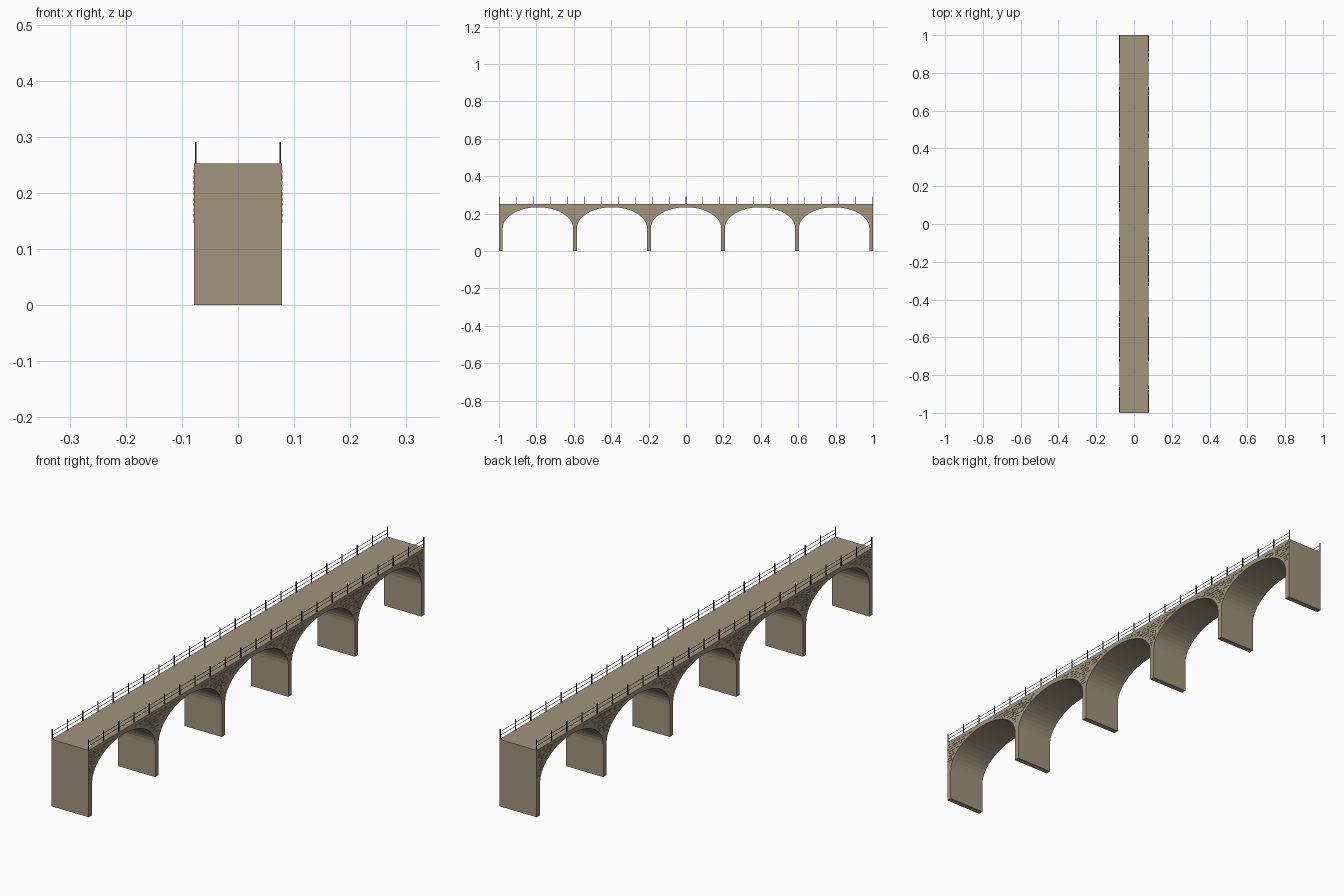
import bpy, bmesh, math, random

if "Cube" in bpy.data.objects:
    bpy.data.objects.remove(bpy.data.objects["Cube"])

random.seed(4)
HALF_W, DECK_Z = 0.078, 0.252        # half width and deck height
SPAN, PIER = 0.396, 0.020            # arch spacing and pier thickness
A, SPRING, B = (SPAN - PIER) / 2, 0.122, 0.112   # arch half span, springing, rise
CENTRES = [SPAN * i for i in range(-2, 3)]


def material(name, rgb):
    m = bpy.data.materials.new(name)
    m.diffuse_color = (*rgb, 1)
    m.use_nodes = True
    m.node_tree.nodes["Principled BSDF"].inputs["Base Color"].default_value = m.diffuse_color
    return m


stone = material("sandy stone", (0.355, 0.298, 0.198))
iron = material("dark iron", (0.030, 0.024, 0.024))


def finish(name, bm, mat):
    bmesh.ops.recalc_face_normals(bm, faces=bm.faces)
    me = bpy.data.meshes.new(name)
    bm.to_mesh(me)
    bm.free()
    me.materials.append(mat)
    ob = bpy.data.objects.new(name, me)
    bpy.context.collection.objects.link(ob)
    return ob


def add_box(bm, lo, hi):
    verts = bmesh.ops.create_cube(bm, size=1)["verts"]
    for v in verts:
        for k in range(3):
            v.co[k] = lo[k] if v.co[k] < 0 else hi[k]


# Arched body: side profile extruded across the width
profile = [(1, DECK_Z), (-1, DECK_Z), (-1, 0)]
for c in CENTRES:
    profile.append((c - A, 0))
    for i in range(29):
        t = math.pi * (1 - i / 28)
        profile.append((c + A * math.cos(t), SPRING + B * math.sin(t)))
    profile.append((c + A, 0))
profile.append((1, 0))
bm = bmesh.new()
face = bm.faces.new([bm.verts.new((-HALF_W, y, z)) for y, z in profile])
ext = bmesh.ops.extrude_face_region(bm, geom=[face])["geom"]
for v in ext:
    if isinstance(v, bmesh.types.BMVert):
        v.co.x = HALF_W
bmesh.ops.triangulate(bm, faces=[f for f in bm.faces if len(f.verts) > 4])
finish("arched_body", bm, stone)


def clear_of_arches(y, z):
    for c in CENTRES:
        e = ((y - c) / (A + 0.006)) ** 2 + (max(z - SPRING, 0) / (B + 0.004)) ** 2
        if e < 1:
            return False
    return abs(y) < 0.999


# Scattered raised stones between the arches on both sides
for side, name in ((-1, "left_stones"), (1, "right_stones")):
    bm = bmesh.new()
    for row in range(12):
        z = 0.127 + row * 0.0098
        y = -0.999 + random.uniform(0, 0.01)
        while y < 0.99:
            length = random.uniform(0.012, 0.026)
            fits = all(clear_of_arches(q, z + dz) for q in (y, y + length) for dz in (0, 0.006))
            near_pier = min(abs(abs(y + length / 2) - p) for p in (0.198, 0.594, 0.99)) < 0.13
            if fits and near_pier and random.random() < 0.6:
                xs = sorted((side * (HALF_W - 0.001), side * (HALF_W + 0.0012)))
                add_box(bm, (xs[0], y, z), (xs[1], y + length, z + 0.006))
                y += length
            y += 0.005
    finish(name, bm, stone)

# Railings: thin posts and two fine rails along each edge
for side, name in ((-1, "left"), (1, "right")):
    x = side * 0.0752
    bm = bmesh.new()
    for i in range(23):
        y = -0.9985 + i * 1.997 / 22
        add_box(bm, (x - 0.0014, y - 0.0014, DECK_Z), (x + 0.0014, y + 0.0014, 0.291))
    finish(name + "_railing_posts", bm, iron)
    bm = bmesh.new()
    for z in (0.267, 0.281):
        add_box(bm, (x - 0.0006, -0.9985, z - 0.0006), (x + 0.0006, 0.9985, z + 0.0006))
    finish(name + "_rails", bm, iron)
